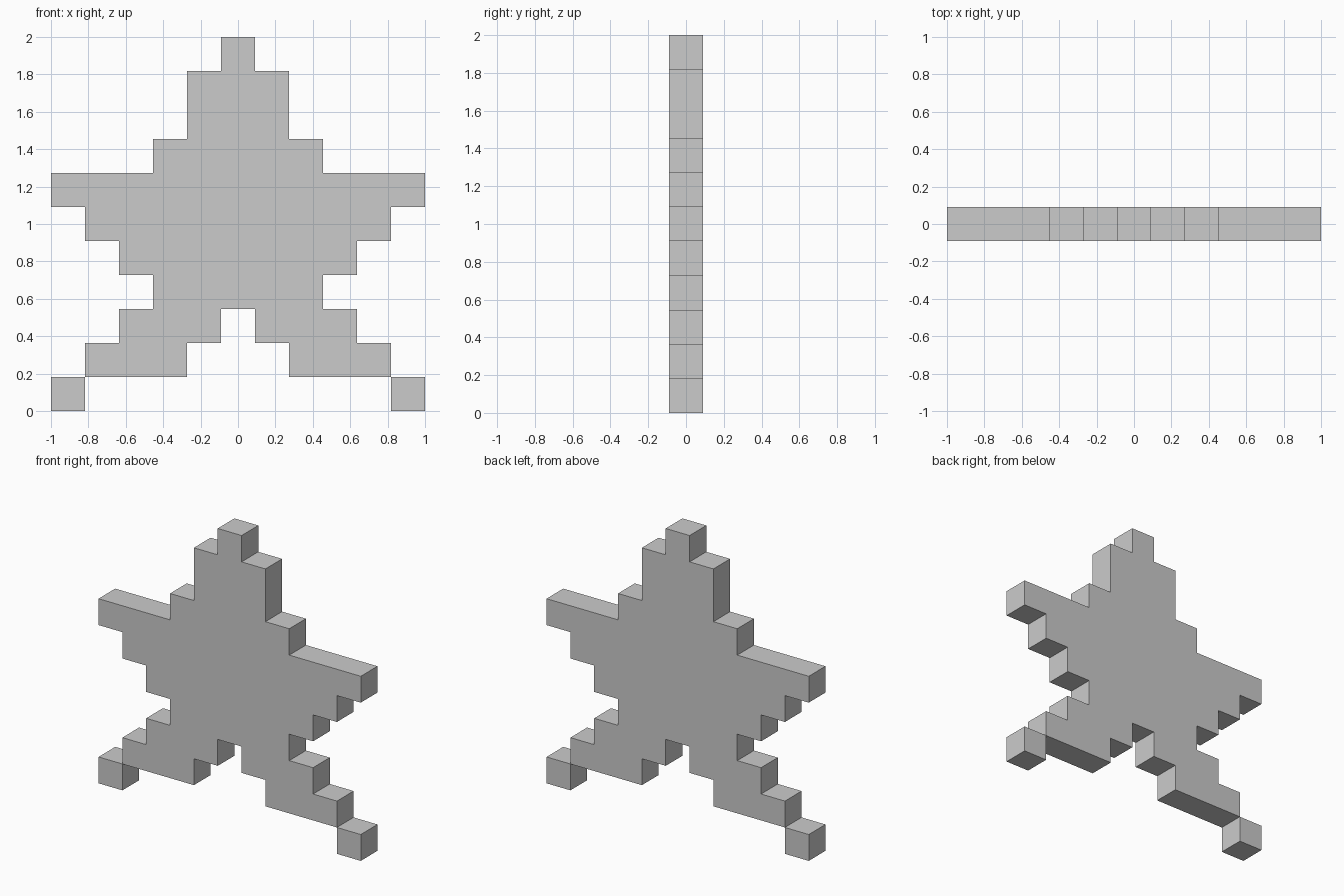
import bpy, bmesh
from mathutils import Vector

if "Cube" in bpy.data.objects:
    bpy.data.objects.remove(bpy.data.objects["Cube"])

CELL = 2 / 11      # the star sits on an 11 x 11 grid of cells
HALF = CELL / 2    # half the thickness


def extruded(name, outline):
    """Make a slab from an (x, z) outline given in cells."""
    bm = bmesh.new()
    front = bm.faces.new([bm.verts.new((x * CELL, -HALF, z * CELL)) for x, z in outline])
    ext = bmesh.ops.extrude_face_region(bm, geom=[front], use_keep_orig=True)
    back = [v for v in ext["geom"] if isinstance(v, bmesh.types.BMVert)]
    bmesh.ops.translate(bm, verts=back, vec=Vector((0, 2 * HALF, 0)))
    bmesh.ops.recalc_face_normals(bm, faces=bm.faces[:])
    mesh = bpy.data.meshes.new(name)
    bm.to_mesh(mesh)
    bm.free()
    obj = bpy.data.objects.new(name, mesh)
    bpy.context.collection.objects.link(obj)
    return obj


# Star body: right half of the stepped outline, mirrored to the left
right = [(0.5, 3), (0.5, 2), (1.5, 2), (1.5, 1), (4.5, 1), (4.5, 2), (3.5, 2), (3.5, 3),
         (2.5, 3), (2.5, 4), (3.5, 4), (3.5, 5), (4.5, 5), (4.5, 6), (5.5, 6), (5.5, 7),
         (2.5, 7), (2.5, 8), (1.5, 8), (1.5, 10), (0.5, 10), (0.5, 11)]
extruded("star_body", right + [(-x, z) for x, z in reversed(right)])

# Foot blocks touching the body only along an edge
for side, x in (("left", -5), ("right", 5)):
    extruded(f"{side}_foot_block", [(x - 0.5, 0), (x + 0.5, 0), (x + 0.5, 1), (x - 0.5, 1)])
